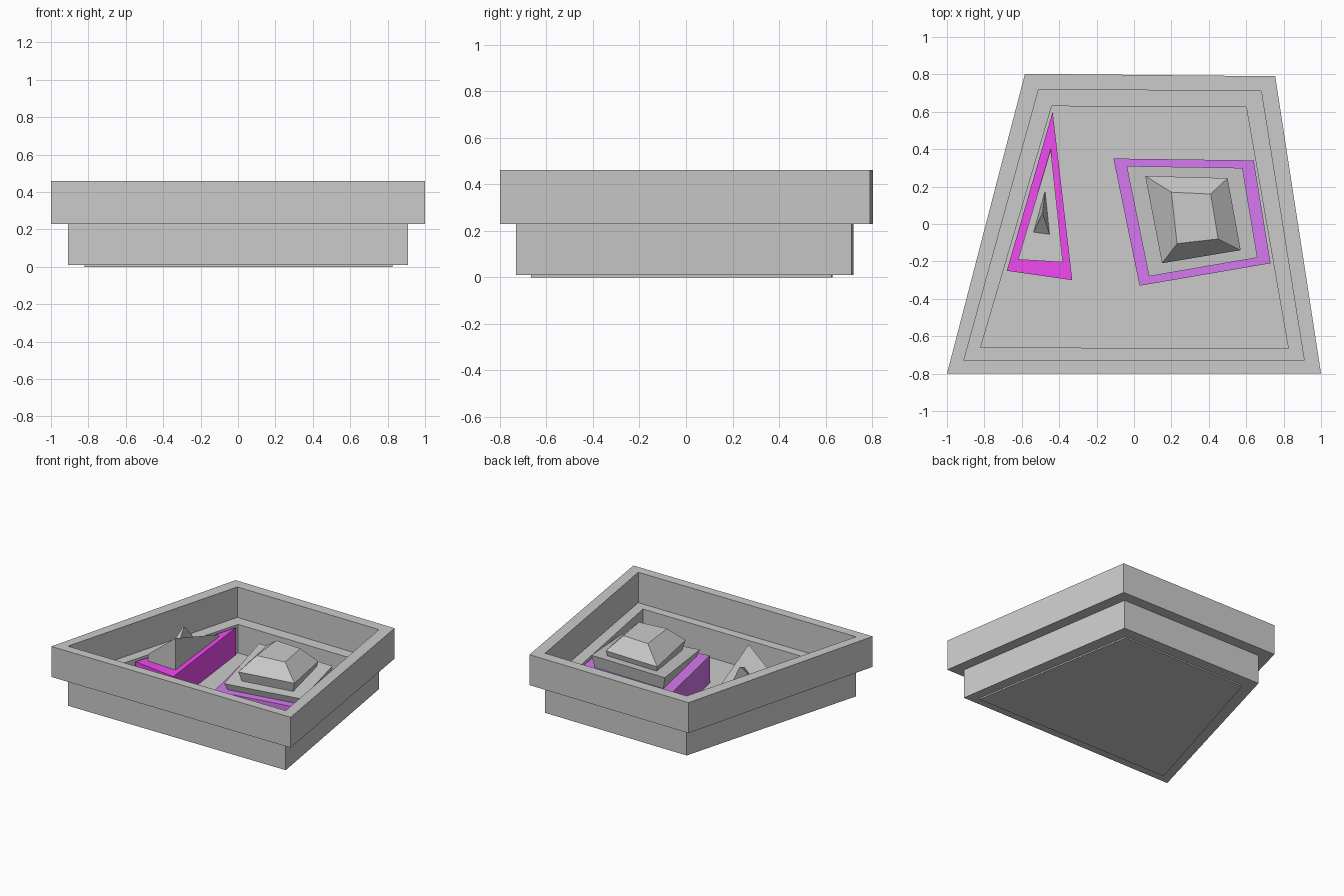
import bpy, bmesh

if "Cube" in bpy.data.objects:
    bpy.data.objects.remove(bpy.data.objects["Cube"])


def finish(name, bm, color=None):
    bmesh.ops.recalc_face_normals(bm, faces=bm.faces)
    mesh = bpy.data.meshes.new(name)
    bm.to_mesh(mesh)
    bm.free()
    obj = bpy.data.objects.new(name, mesh)
    bpy.context.collection.objects.link(obj)
    if color:
        mat = bpy.data.materials.new(name + "_color")
        mat.diffuse_color = (*color, 1)
        mat.use_nodes = True
        mat.node_tree.nodes["Principled BSDF"].inputs["Base Color"].default_value = mat.diffuse_color
        mesh.materials.append(mat)
    return obj


def bridge(bm, a, b):
    n = len(a)
    for i in range(n):
        j = (i + 1) % n
        bm.faces.new((a[i], a[j], b[j], b[i]))


def loop(bm, outline, z):
    """Outline at one height, or at one height per corner."""
    zs = z if isinstance(z, (list, tuple)) else [z] * len(outline)
    return [bm.verts.new((x, y, h)) for (x, y), h in zip(outline, zs)]


def loft(name, levels, color=None):
    """Capped solid through a stack of (outline, z) levels."""
    bm = bmesh.new()
    loops = [loop(bm, o, z) for o, z in levels]
    for a, b in zip(loops, loops[1:]):
        bridge(bm, a, b)
    bm.faces.new(loops[0])
    bm.faces.new(loops[-1])
    return finish(name, bm, color)


def ring(name, outer, inner, z0, z1):
    """Hollow frame between two outlines."""
    bm = bmesh.new()
    loops = [loop(bm, o, z) for o, z in
             ((outer, z0), (outer, z1), (inner, z1), (inner, z0))]
    for i in range(4):
        bridge(bm, loops[i], loops[(i + 1) % 4])
    return finish(name, bm)


def shrink(outline, f):
    cx = sum(p[0] for p in outline) / len(outline)
    cy = sum(p[1] for p in outline) / len(outline)
    return [(cx + (x - cx) * f, cy + (y - cy) * f) for x, y in outline]


# Stepped tray
rim = [(-1, -0.8), (1, -0.8), (0.755, 0.79), (-0.583, 0.803)]
step = [(-0.91, -0.73), (0.91, -0.73), (0.68, 0.71), (-0.51, 0.72)]
well = [(-0.82, -0.66), (0.825, -0.665), (0.6, 0.625), (-0.44, 0.63)]
ring("upper_rim", rim, step, 0.23, 0.46)
ring("lower_wall", step, well, 0.01, 0.23)
loft("floor", [(well, 0), (well, 0.015)])

# Four-sided block: coloured plinth, tilted slab, faceted cap
plinth = [(0.03, -0.33), (0.73, -0.21), (0.64, 0.34), (-0.11, 0.35)]
slab = [(0.08, -0.28), (0.66, -0.18), (0.58, 0.30), (-0.04, 0.31)]
girdle = [(0.15, -0.21), (0.57, -0.14), (0.50, 0.245), (0.06, 0.257)]
crown = [(0.23, -0.105), (0.45, -0.08), (0.41, 0.16), (0.20, 0.17)]
loft("square_plinth", [(plinth, 0.005), (plinth, 0.22)], (0.67, 0.19, 0.87))
loft("square_slab", [(shrink(slab, 0.93), 0.215), (slab, [0.27, 0.27, 0.315, 0.315])])
loft("square_cap", [(shrink(girdle, 0.9), 0.265), (girdle, 0.35), (crown, 0.455)])

# Three-sided block: coloured plinth, steeply sloped wedge, small peak
plinth = [(-0.68, -0.25), (-0.33, -0.30), (-0.435, 0.60)]
wedge = [(-0.62, -0.19), (-0.38, -0.205), (-0.445, 0.40)]
peak = [(-0.54, -0.05), (-0.45, -0.06), (-0.475, 0.18)]
loft("triangle_plinth", [(plinth, 0.005), (plinth, 0.22)], (0.87, 0.067, 0.87))
loft("triangle_wedge", [(wedge, 0.215), (wedge, [0.27, 0.46, 0.24])])
loft("triangle_peak", [(peak, [0.285, 0.36, 0.275]),
                       ([(-0.495, 0.045), (-0.485, 0.045), (-0.488, 0.065)], 0.415)])
